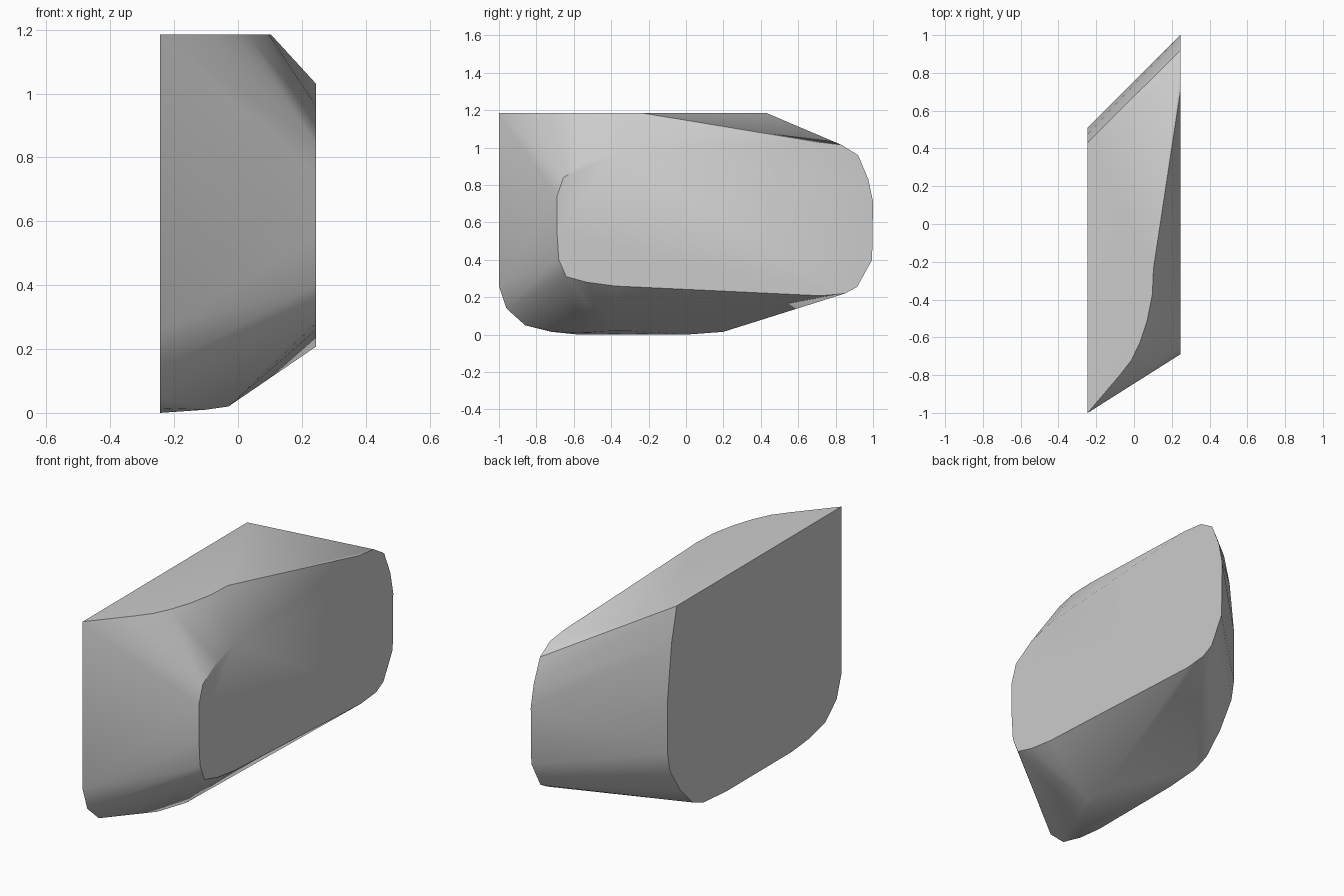
import bpy
import bmesh
import math

cube = bpy.data.objects.get("Cube")
if cube:
    bpy.data.objects.remove(cube, do_unlink=True)

HALF = 0.245

# Outer cheek outline (y, z) on the +x side
outer = [(-0.69, 0.74), (-0.655, 0.84), (-0.53, 0.92), (-0.38, 0.96),
         (0.70, 1.03), (0.83, 1.015), (0.92, 0.96), (0.975, 0.83),
         (1.0, 0.71), (0.995, 0.4), (0.915, 0.255), (0.85, 0.22),
         (0.72, 0.208), (-0.38, 0.26), (-0.53, 0.28), (-0.64, 0.31),
         (-0.68, 0.4), (-0.69, 0.55)]

# Inner cheek outline (y, z) on the -x side
inner = [(-1.0, 1.185), (0.43, 1.185), (0.475, 1.0), (0.51, 0.7),
         (0.51, 0.4), (0.49, 0.3), (0.40, 0.16), (0.29, 0.05), (0.2, 0.015),
         (0.0, 0.0), (-0.57, 0.0), (-0.72, 0.015), (-0.86, 0.05),
         (-0.96, 0.14), (-1.0, 0.26)]

# Curved rim (x, y) of the flat top
rim = [(-0.155, -0.89), (-0.075, -0.8), (-0.013, -0.72), (0.03, -0.63),
       (0.07, -0.51), (0.097, -0.375), (0.103, -0.235)]

# Underside ridge
ridge = [(-0.1, -0.56, 0.01), (-0.03, -0.41, 0.02), (-0.03, -0.3, 0.02)]

points = [(HALF, y, z) for y, z in outer]
points += [(-HALF, y, z) for y, z in inner]
points += [(x, y, 1.185) for x, y in rim]
points += ridge

# Skin the sections into one tapered block
bm = bmesh.new()
for p in points:
    bm.verts.new(p)
bmesh.ops.convex_hull(bm, input=bm.verts[:])
loose = [v for v in bm.verts if not v.link_faces]
bmesh.ops.delete(bm, geom=loose, context='VERTS')
bmesh.ops.dissolve_limit(bm, angle_limit=math.radians(0.5),
                         verts=bm.verts[:], edges=bm.edges[:])
bmesh.ops.recalc_face_normals(bm, faces=bm.faces[:])
mesh = bpy.data.meshes.new("tapered_block")
bm.to_mesh(mesh)
bm.free()

# Plain grey material
grey = bpy.data.materials.new("plain_grey")
grey.use_nodes = True
colour = (0.6, 0.6, 0.6, 1.0)
grey.diffuse_color = colour
grey.node_tree.nodes["Principled BSDF"].inputs["Base Color"].default_value = colour
mesh.materials.append(grey)

block = bpy.data.objects.new("tapered_block", mesh)
bpy.context.collection.objects.link(block)
bpy.ops.object.select_all(action='DESELECT')
block.select_set(True)
bpy.context.view_layer.objects.active = block
bpy.ops.object.shade_smooth_by_angle(angle=math.radians(35))
